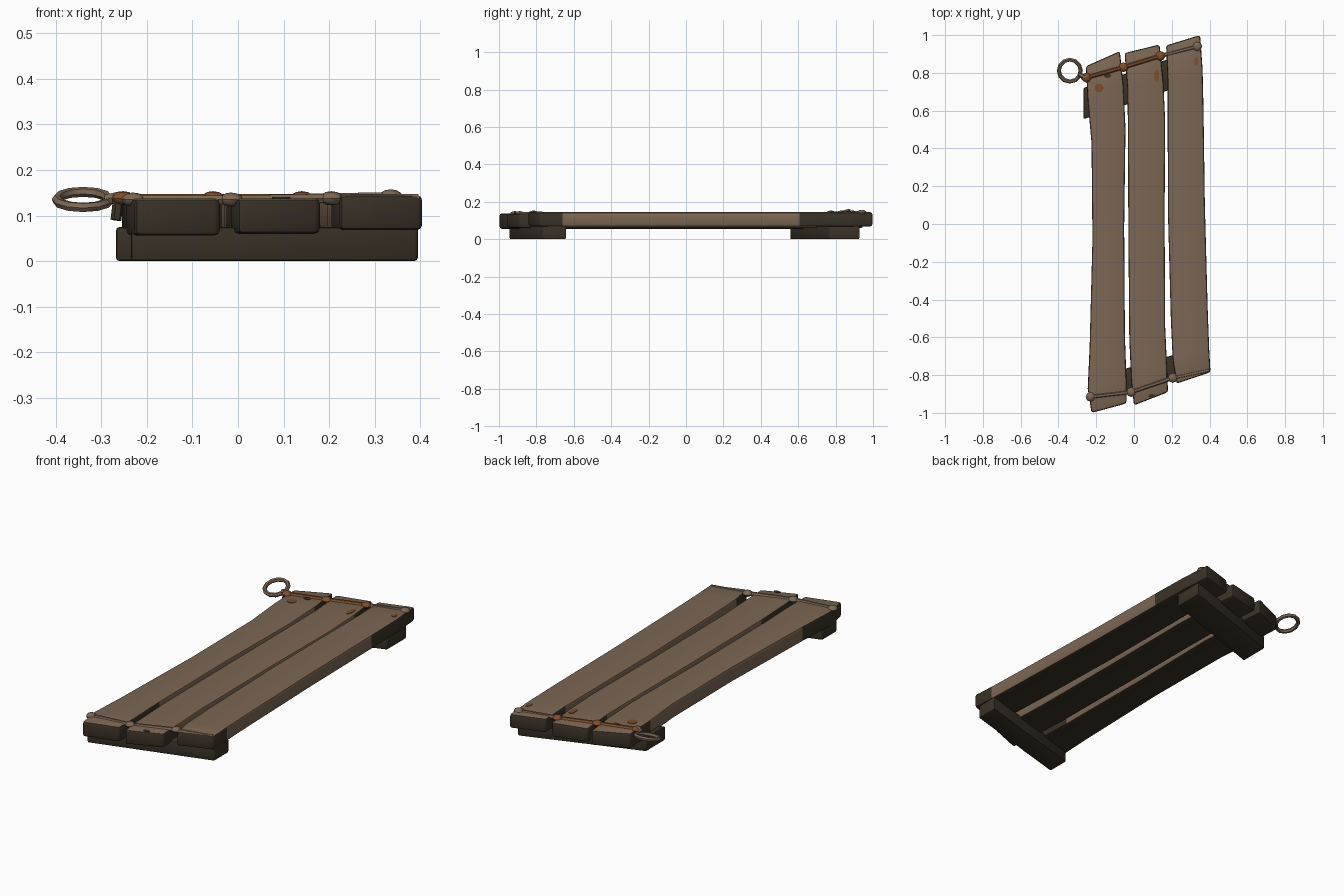
import bpy, bmesh, math
from mathutils import Vector

cube = bpy.data.objects.get("Cube")
if cube:
    bpy.data.objects.remove(cube, do_unlink=True)


def material(name, rgb):
    m = bpy.data.materials.new(name)
    m.use_nodes = True
    m.diffuse_color = (*rgb, 1)
    bsdf = m.node_tree.nodes["Principled BSDF"]
    bsdf.inputs["Base Color"].default_value = (*rgb, 1)
    bsdf.inputs["Roughness"].default_value = 0.9
    return m


WOOD = material("weathered brown wood", (0.2, 0.135, 0.088))
DARK = material("dark damp wood", (0.042, 0.032, 0.02))
RUST = material("rusty orange", (0.21, 0.075, 0.025))


def finish(name, bm, mats):
    """Turn a bmesh into a smooth shaded object."""
    bmesh.ops.recalc_face_normals(bm, faces=bm.faces)
    mesh = bpy.data.meshes.new(name)
    bm.to_mesh(mesh)
    bm.free()
    for m in mats:
        mesh.materials.append(m)
    ob = bpy.data.objects.new(name, mesh)
    bpy.context.collection.objects.link(ob)
    bpy.ops.object.select_all(action='DESELECT')
    ob.select_set(True)
    bpy.context.view_layer.objects.active = ob
    bpy.ops.object.shade_smooth_by_angle(angle=math.radians(40))
    return ob


def board(left, right, z0, z1, bevel):
    """Closed board lofted through matching left and right edge points."""
    bm = bmesh.new()
    rings = []
    for l, r in zip(left, right):
        corners = ((l, z0), (r, z0), (r, z1), (l, z1))
        rings.append([bm.verts.new((p[0], p[1], z)) for p, z in corners])
    for a, b in zip(rings, rings[1:]):
        for i in range(4):
            j = (i + 1) % 4
            bm.faces.new((a[i], a[j], b[j], b[i]))
    bm.faces.new(rings[0])
    bm.faces.new(rings[-1])
    bmesh.ops.recalc_face_normals(bm, faces=bm.faces)
    sharp = [e for e in bm.edges if e.calc_face_angle(0) > 0.6]
    bmesh.ops.bevel(bm, geom=sharp, offset=bevel, segments=2,
                    profile=0.5, affect='EDGES')
    bm.normal_update()
    return bm


# Three warped planks with skewed ends
STEPS = (0, 0.07, 0.19, 0.5, 0.78, 0.9, 1)


def plank(name, left_x, right_x, left_y, right_y, z0, z1):
    def edge(xs, ys):
        return [(x, ys[0] + (ys[1] - ys[0]) * t) for x, t in zip(xs, STEPS)]
    bm = board(edge(left_x, left_y), edge(right_x, right_y), z0, z1, 0.012)
    for f in bm.faces:
        n, c = f.normal, f.calc_center_median()
        flank = n.z > -0.5 and abs(n.x) > 0.6 and abs(c.y) < 0.66
        f.material_index = 0 if n.z > 0.5 or flank else 1
    finish(name, bm, (WOOD, DARK))


plank("right_plank",
      (-.225, -.245, -.235, -.22, -.225, -.245, -.255),
      (-.04, -.04, -.048, -.052, -.045, -.055, -.075),
      (-1, .835), (-.95, .915), .056, .138)
plank("middle_plank",
      (0, -.015, -.025, -.03, -.032, -.035, -.05),
      (.18, .175, .165, .162, .165, .155, .135),
      (-.96, .905), (-.89, .95), .06, .138)
plank("left_plank",
      (.225, .205, .195, .18, .178, .178, .17),
      (.405, .398, .39, .375, .368, .363, .35),
      (-.845, .945), (-.785, 1), .068, .145)


# Slanted support beams under both ends
def beam(name, x0, x1, near, far, depth):
    left = [(x0, near + depth), (x1, far + depth)]
    right = [(x0, near), (x1, far)]
    finish(name, board(left, right, 0, 0.075, 0.008), (DARK,))


beam("front_beam", -0.235, 0.395, -0.945, -0.765, 0.125)
beam("back_beam", -0.268, 0.35, 0.555, 0.765, 0.165)


# Cords and the hanging ring are round curves turned into meshes
def cord(name, points, radius, mat, cyclic=False):
    curve = bpy.data.curves.new(name, 'CURVE')
    curve.dimensions = '3D'
    curve.bevel_depth = radius
    curve.bevel_resolution = 1
    curve.use_fill_caps = True
    spline = curve.splines.new('POLY')
    spline.points.add(len(points) - 1)
    for p, co in zip(spline.points, points):
        p.co = (*co, 1)
    spline.use_cyclic_u = cyclic
    ob = bpy.data.objects.new(name, curve)
    bpy.context.collection.objects.link(ob)
    mesh = bpy.data.meshes.new_from_object(
        ob.evaluated_get(bpy.context.evaluated_depsgraph_get()))
    bpy.data.objects.remove(ob, do_unlink=True)
    bm = bmesh.new()
    bm.from_mesh(mesh)
    bpy.data.meshes.remove(mesh)
    finish(name, bm, (mat,))


def knob(name, at, mat):
    bm = bmesh.new()
    bmesh.ops.create_uvsphere(bm, u_segments=8, v_segments=6, radius=0.026)
    for v in bm.verts:
        v.co.z *= 0.6
        v.co += Vector(at)
    finish(name, bm, (mat,))


back = [(-.252, .775, .138), (-.055, .83, .138),
        (.14, .89, .138), (.335, .94, .142)]
front = [(-.23, -.915, .135), (-.015, -.89, .135), (.205, -.815, .138)]

for side, knots, mats in (("back", back, (RUST, RUST, RUST, WOOD)),
                          ("front", front, (WOOD, WOOD, WOOD))):
    for i, at in enumerate(knots):
        knob(f"{side}_knot_{i + 1}", at, mats[i])
    for i, (a, b) in enumerate(zip(knots, knots[1:])):
        cord(f"{side}_cord_{i + 1}", [a, b], 0.011, mats[i + 1])
cord("front_cord_end", [front[-1], (.395, -.775, .138)], 0.011, WOOD)

# Cord dropping over the edge beside the ring
cord("side_cord", [(-.262, .775, .14), (-.268, .77, .09)], 0.012, DARK)

# Tilted hanging ring and its link to the first knot
ring = []
for k in range(12):
    a = math.tau * k / 12
    ring.append((-0.34 + 0.058 * math.cos(a), 0.812 + 0.058 * math.sin(a),
                 0.135 + 0.017 * math.sin(a)))
cord("hanging_ring", ring, 0.011, WOOD, True)
cord("ring_link", [(-.288, .79, .135), (-.255, .775, .142)], 0.013, WOOD)


# Thin rust and damp patches on the plank tops
def patch(name, x, y, z, w, d, mat):
    bm = bmesh.new()
    bmesh.ops.create_cone(bm, cap_ends=True, segments=8, radius1=1,
                          radius2=1, depth=0.003)
    for v in bm.verts:
        v.co = (x + v.co.x * w, y + v.co.y * d, z + v.co.z)
    finish(name, bm, (mat,))


patch("rust_patch_right", -.185, .72, .139, .024, .024, RUST)
patch("rust_patch_middle", .12, .785, .139, .014, .034, RUST)
patch("rust_patch_left", .33, .86, .146, .012, .022, RUST)
patch("damp_patch_back", -.14, .785, .139, .02, .012, DARK)
patch("damp_patch_front", .095, -.91, .139, .02, .01, DARK)
